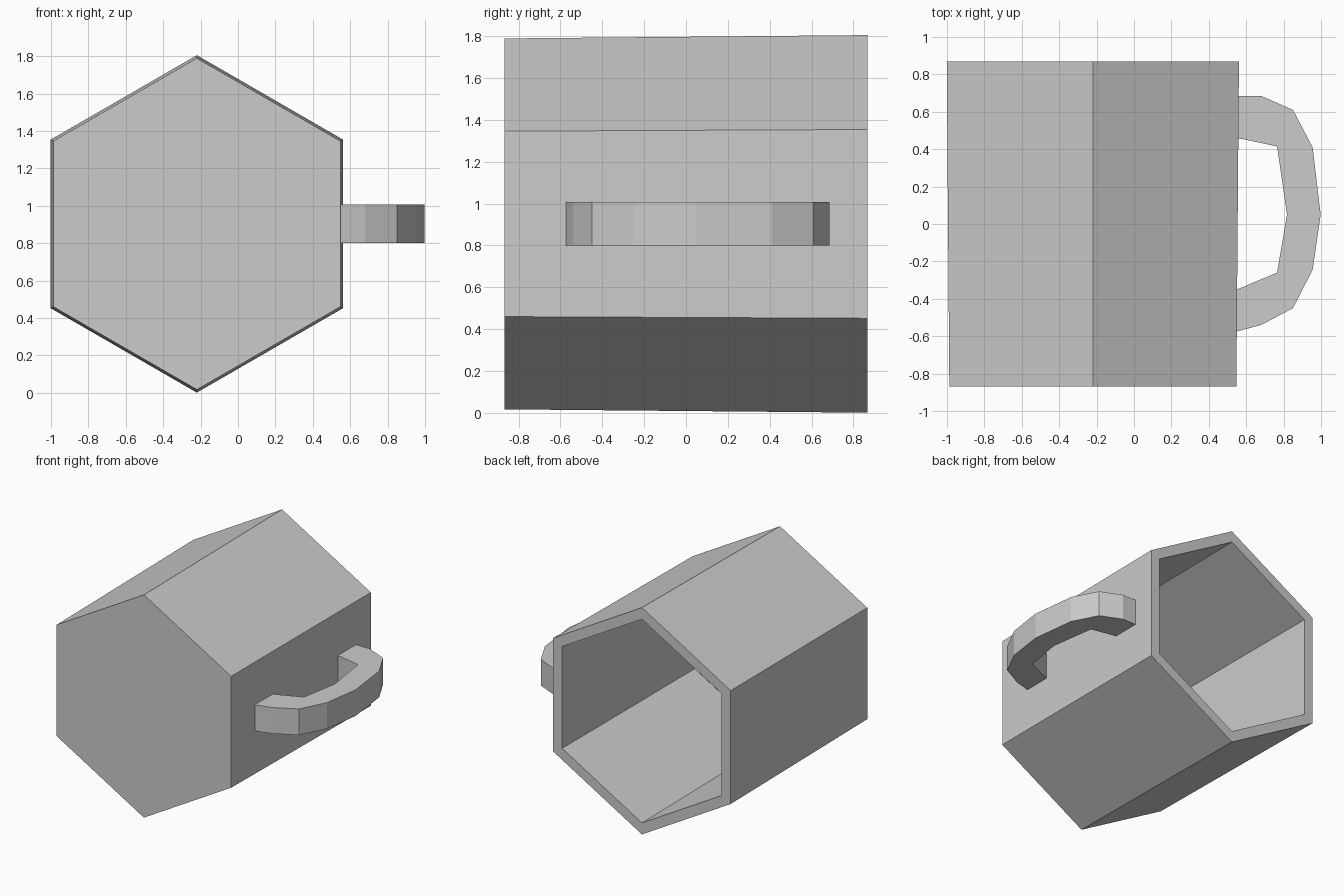
import bpy, bmesh
from math import sin, cos, radians

cube = bpy.data.objects.get("Cube")
if cube:
    bpy.data.objects.remove(cube, do_unlink=True)

grey = bpy.data.materials.new("plain grey")
grey.use_nodes = True
colour = (0.6, 0.6, 0.6, 1)
grey.diffuse_color = colour
grey.node_tree.nodes["Principled BSDF"].inputs["Base Color"].default_value = colour

CX, CZ = -0.22, 0.903


def finish(bm, name):
    bmesh.ops.recalc_face_normals(bm, faces=bm.faces[:])
    mesh = bpy.data.meshes.new(name)
    bm.to_mesh(mesh)
    bm.free()
    mesh.materials.append(grey)
    obj = bpy.data.objects.new(name, mesh)
    bpy.context.collection.objects.link(obj)
    return obj


# Hexagonal cup: closed base at the front, hollow and open at the back
bm = bmesh.new()
rings = []
for radius, y in ((0.886, -0.868), (0.902, 0.868), (0.81, 0.868), (0.796, -0.78)):
    rings.append([bm.verts.new((CX + radius * sin(radians(a)), y, CZ + radius * cos(radians(a))))
                  for a in range(0, 360, 60)])
for r1, r2 in zip(rings, rings[1:]):
    for i in range(6):
        j = (i + 1) % 6
        bm.faces.new((r1[i], r1[j], r2[j], r2[i]))
bm.faces.new(rings[0])
bm.faces.new(rings[-1])
finish(bm, "cup_body")

# Handle: flat band swept as matching outer and inner edges, ends set into the wall
outer = [(0.483, 0.685), (0.68, 0.685), (0.85, 0.61), (0.955, 0.41), (0.998, 0.05),
         (0.955, -0.245), (0.85, -0.45), (0.68, -0.54), (0.472, -0.595)]
inner = [(0.472, -0.383), (0.765, -0.26), (0.818, 0.05), (0.765, 0.415), (0.481, 0.475)]
bm = bmesh.new()
bottom = bm.faces.new([bm.verts.new((x, y, 0.8)) for x, y in outer + inner])
top = bmesh.ops.extrude_face_region(bm, geom=[bottom], use_keep_orig=True)
bmesh.ops.translate(bm, vec=(0, 0, 0.208),
                    verts=[g for g in top["geom"] if isinstance(g, bmesh.types.BMVert)])
finish(bm, "handle")
